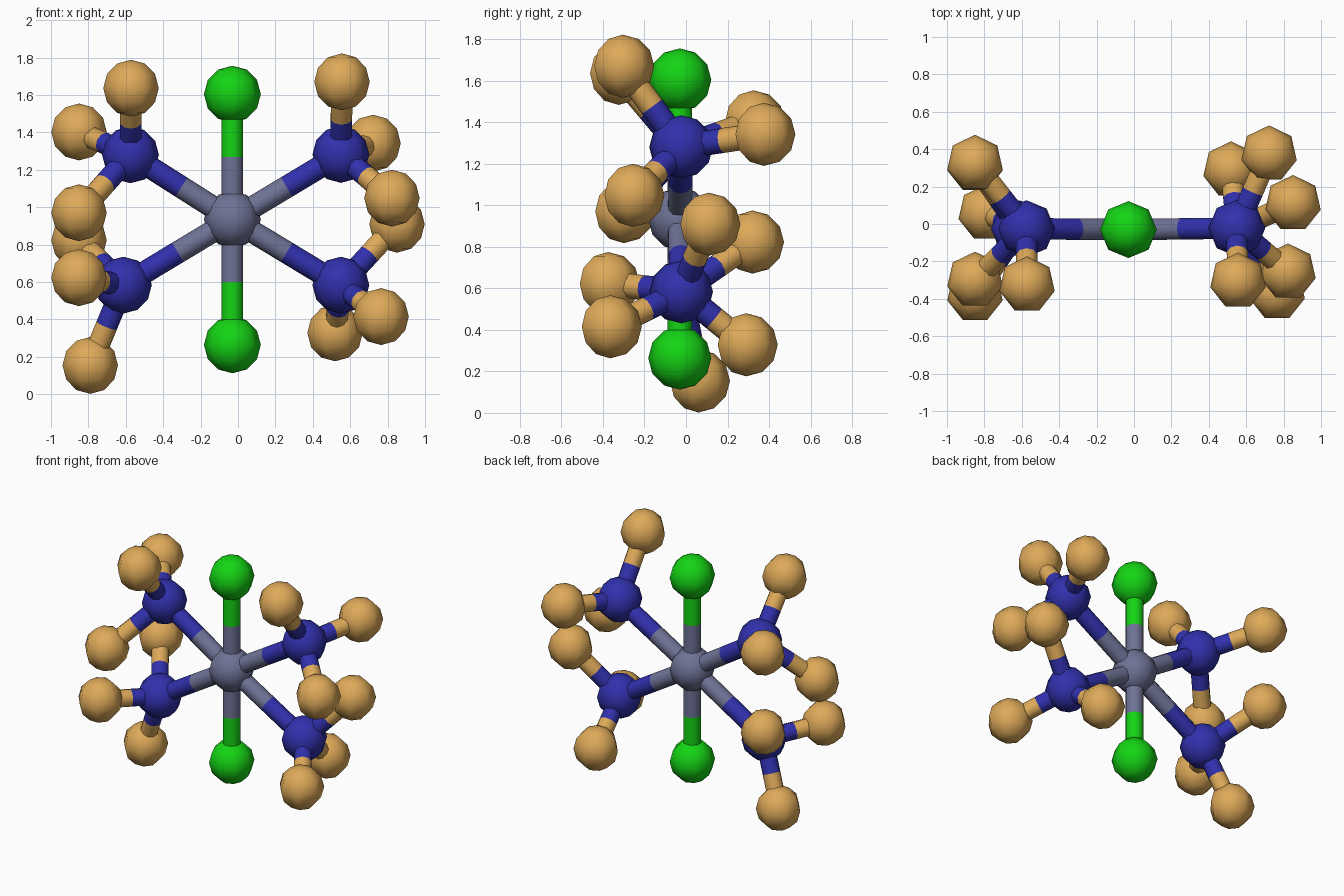
import bpy, bmesh
from mathutils import Vector

if "Cube" in bpy.data.objects:
    bpy.data.objects.remove(bpy.data.objects["Cube"])

ATOM_R, BOND_R = 0.152, 0.06


def material(name, rgb):
    m = bpy.data.materials.new(name)
    m.diffuse_color = (*rgb, 1)
    m.use_nodes = True
    m.node_tree.nodes["Principled BSDF"].inputs["Base Color"].default_value = m.diffuse_color
    return m


GREY = material("slate grey", (0.155, 0.17, 0.30))
GREEN = material("bright green", (0.007, 0.66, 0.007))
BLUE = material("deep blue", (0.03, 0.03, 0.42))
TAN = material("warm tan", (0.73, 0.40, 0.10))


def finish(bm, name, mat):
    me = bpy.data.meshes.new(name)
    for f in bm.faces:
        f.smooth = True
    bm.to_mesh(me)
    bm.free()
    me.materials.append(mat)
    ob = bpy.data.objects.new(name, me)
    bpy.context.collection.objects.link(ob)
    return ob


def atom(name, pos, mat, segments=8):
    bm = bmesh.new()
    bmesh.ops.create_uvsphere(bm, u_segments=segments, v_segments=6, radius=ATOM_R)
    finish(bm, name, mat).location = pos


def half_bond(name, a, b, mat):
    d = b - a
    bm = bmesh.new()
    bmesh.ops.create_cone(bm, cap_ends=False, segments=10, radius1=BOND_R,
                          radius2=BOND_R, depth=d.length)
    ob = finish(bm, name, mat)
    ob.location = (a + b) / 2
    ob.rotation_euler = d.to_track_quat('Z', 'Y').to_euler()


def bond(name, a, b, mat_a, mat_b):
    # each bond changes colour at its midpoint
    a, b = Vector(a), Vector(b)
    mid = (a + b) / 2
    half_bond(name + "_inner", a, mid, mat_a)
    half_bond(name + "_outer", mid, b, mat_b)


# Central metal atom
CORE = (-0.03, -0.03, 0.934)
atom("metal_atom", CORE, GREY)

# Chlorine atoms above and below
for label, z in (("upper", 1.604), ("lower", 0.264)):
    p = (-0.03, -0.03, z)
    atom(label + "_chlorine", p, GREEN)
    bond(label + "_chlorine_bond", CORE, p, GREY, GREEN)

# Four ammonia groups: nitrogen centre and its three hydrogens
GROUPS = {
    "upper_left": ((-0.575, -0.025, 1.28),
                   [(-0.572, -0.325, 1.636), (-0.85, 0.325, 1.402), (-0.85, -0.30, 0.97)]),
    "lower_left": ((-0.613, -0.025, 0.583),
                   [(-0.79, 0.06, 0.154), (-0.85, -0.375, 0.623), (-0.85, 0.32, 0.823)]),
    "upper_right": ((0.55, -0.022, 1.282),
                    [(0.556, -0.305, 1.67), (0.722, 0.375, 1.342), (0.823, -0.256, 1.048)]),
    "lower_right": ((0.55, -0.022, 0.583),
                    [(0.85, 0.11, 0.909), (0.765, -0.365, 0.415), (0.519, 0.29, 0.328)]),
}
for label, (n, hydrogens) in GROUPS.items():
    atom(label + "_nitrogen", n, BLUE)
    bond(label + "_nitrogen_bond", CORE, n, GREY, BLUE)
    for i, h in enumerate(hydrogens, 1):
        atom(f"{label}_hydrogen_{i}", h, TAN, 7)
        bond(f"{label}_hydrogen_bond_{i}", n, h, BLUE, TAN)
